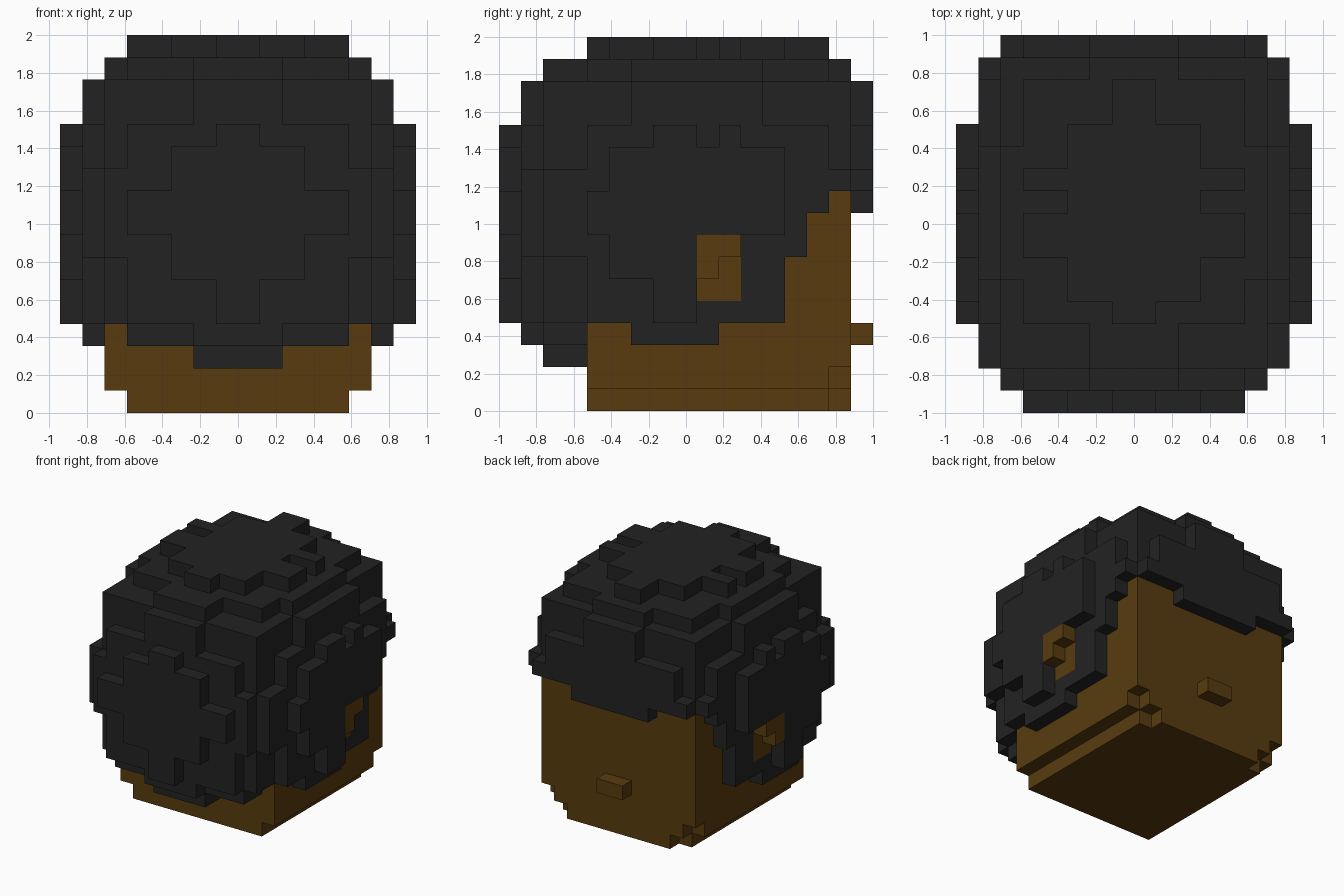
import bpy, bmesh, math
from mathutils import Vector

cube = bpy.data.objects.get("Cube")
if cube:
    bpy.data.objects.remove(cube, do_unlink=True)

U = 2 / 17                      # edge length of one block
grid = {}                       # (i, j, k) -> part name


def fill(part, half, j0, j1, k0, k1):
    """Fill a block range centred on x; part None carves it away."""
    for i in range(-half, half):
        for j in range(j0, j1 + 1):
            for k in range(k0, k1 + 1):
                if part:
                    grid[i, j, k] = part
                else:
                    grid.pop((i, j, k), None)


def material(name, rgb):
    m = bpy.data.materials.new(name)
    m.diffuse_color = (*rgb, 1)
    m.use_nodes = True
    bsdf = m.node_tree.nodes["Principled BSDF"]
    bsdf.inputs["Base Color"].default_value = (*rgb, 1)
    bsdf.inputs["Roughness"].default_value = 0.9
    return m


# Widest side tufts of the hair
for box in [(4, 4, 8, 9), (5, 8, 6, 11), (9, 12, 8, 11), (7, 8, 4, 12), (10, 10, 12, 12)]:
    fill("hair", 8, *box)
fill("ears", 8, 9, 9, 6, 7)
fill("ears", 8, 10, 10, 7, 7)

# Next side layer: trimmed around the ears and towards the face
fill(None, 7, 0, 16, 0, 16)
for box in [(2, 3, 7, 10), (4, 12, 4, 12), (13, 13, 7, 12), (14, 14, 9, 12),
            (15, 15, 10, 10), (6, 11, 13, 14), (6, 9, 3, 3)]:
    fill("hair", 7, *box)
fill("ears", 7, 9, 10, 5, 7)

# Core of the hair, then its stepped caps
fill(None, 6, 0, 16, 0, 16)
hair_boxes = [
    # front cap
    (5, 0, 0, 8, 9), (3, 0, 0, 6, 11), (1, 0, 0, 4, 12),
    (2, 1, 1, 3, 14), (5, 1, 1, 4, 12), (6, 1, 1, 7, 10),
    (2, 2, 3, 2, 15), (5, 2, 3, 3, 12), (6, 2, 3, 4, 14),
    # core
    (6, 4, 15, 4, 14),
    # top cap
    (5, 4, 14, 15, 15), (6, 6, 11, 15, 15), (2, 15, 15, 15, 15),
    (1, 4, 14, 16, 16), (3, 5, 12, 16, 16), (5, 7, 8, 16, 16), (5, 10, 10, 16, 16),
    # fringe over the face
    (5, 16, 16, 10, 12), (6, 16, 16, 10, 10), (2, 16, 16, 13, 14), (3, 16, 16, 9, 9),
]
for box in hair_boxes:
    fill("hair", *box)

# Head with a stepped chin and a nose
fill("head", 6, 4, 14, 1, 9)
fill("head", 5, 4, 14, 0, 0)
fill("head", 6, 15, 15, 2, 9)
fill("head", 5, 15, 15, 1, 1)
fill("head", 4, 15, 15, 0, 0)
fill("nose", 1, 16, 16, 3, 3)


def build(part, mat):
    """Skin the exposed sides of one part and merge flat areas."""
    bm = bmesh.new()
    for cell, owner in grid.items():
        if owner != part:
            continue
        centre = Vector(cell) + Vector((0.5, 0.5, 0.5))
        for axis in range(3):
            for sign in (-1, 1):
                near = list(cell)
                near[axis] += sign
                if tuple(near) in grid:
                    continue
                n, a, b = Vector(), Vector(), Vector()
                n[axis] = sign * 0.5
                a[(axis + 1) % 3] = 0.5
                b[(axis + 2) % 3] = 0.5 * sign
                corners = (-a - b, a - b, a + b, b - a)
                bm.faces.new([bm.verts.new((centre + n + c) * U - Vector((0, 1, 0)))
                              for c in corners])
    bmesh.ops.remove_doubles(bm, verts=bm.verts, dist=U * 0.01)
    bmesh.ops.dissolve_limit(bm, angle_limit=math.radians(1),
                             verts=bm.verts, edges=bm.edges)
    mesh = bpy.data.meshes.new(part)
    bm.to_mesh(mesh)
    bm.free()
    mesh.materials.append(mat)
    bpy.context.scene.collection.objects.link(bpy.data.objects.new(part, mesh))


hair_mat = material("charcoal hair", (0.0165, 0.0165, 0.0165))
skin_mat = material("brown skin", (0.098, 0.044, 0.0045))
build("hair", hair_mat)
for part in ("head", "ears", "nose"):
    build(part, skin_mat)
